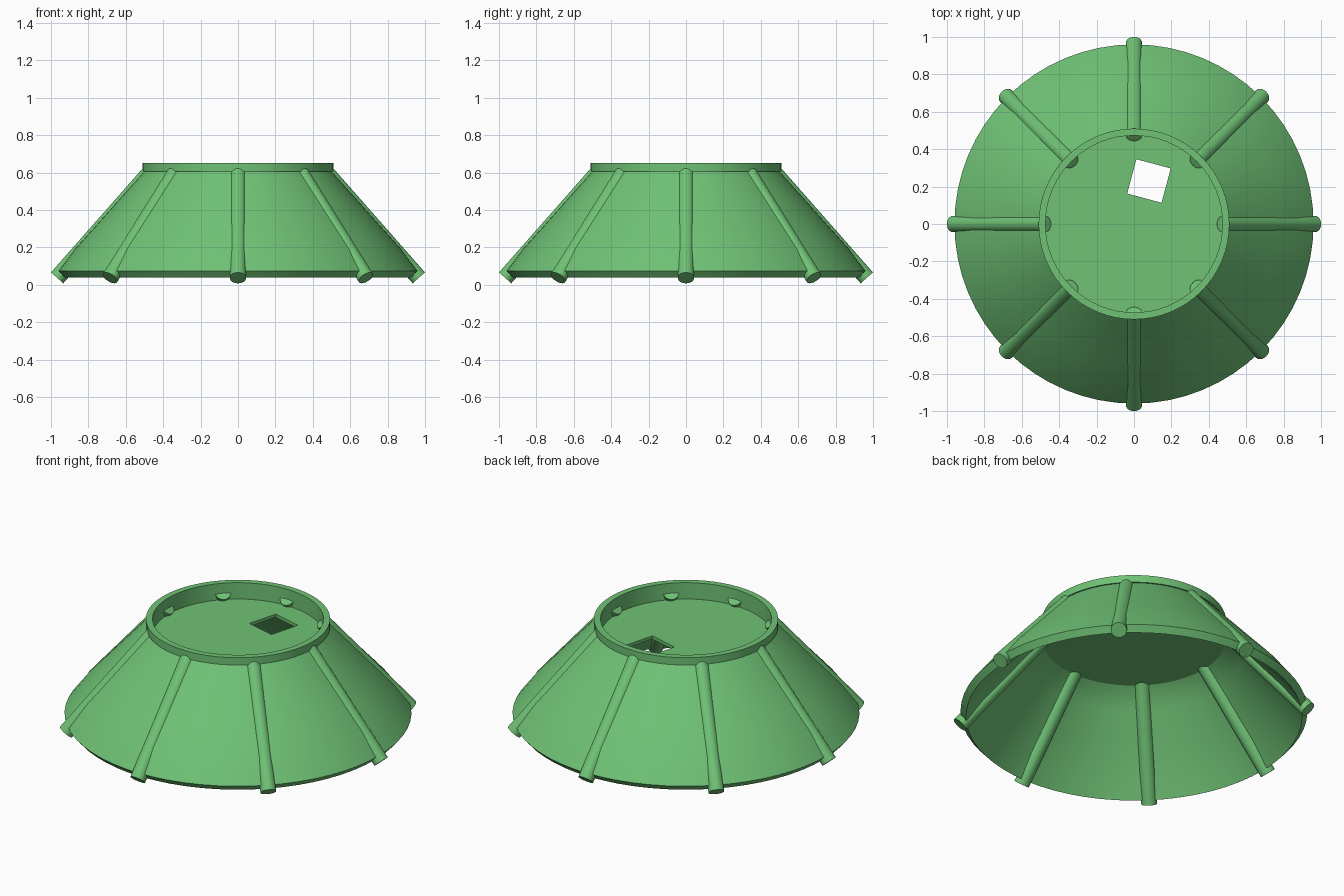
import bpy, bmesh
from math import radians, cos, sin, pi
from mathutils import Vector

if "Cube" in bpy.data.objects:
    bpy.data.objects.remove(bpy.data.objects["Cube"])

green = bpy.data.materials.new("green")
green.diffuse_color = (0.16, 0.54, 0.18, 1)
green.use_nodes = True
green.node_tree.nodes["Principled BSDF"].inputs["Base Color"].default_value = green.diffuse_color


def finish(ob):
    ob.data.materials.append(green)
    bpy.ops.object.select_all(action='DESELECT')
    ob.select_set(True)
    bpy.context.view_layer.objects.active = ob
    bpy.ops.object.shade_smooth_by_angle(angle=radians(30))


def lathe(name, profile, n=64):
    """Spin a closed (radius, z) profile around z."""
    bm = bmesh.new()
    rings = [[bm.verts.new((r * cos(2 * pi * i / n), r * sin(2 * pi * i / n), z))
              for r, z in profile] for i in range(n)]
    m = len(profile)
    for i in range(n):
        a, b = rings[i], rings[(i + 1) % n]
        for j in range(m):
            k = (j + 1) % m
            bm.faces.new((a[j], b[j], b[k], a[k]))
    bmesh.ops.recalc_face_normals(bm, faces=bm.faces)
    me = bpy.data.meshes.new(name)
    bm.to_mesh(me)
    bm.free()
    ob = bpy.data.objects.new(name, me)
    bpy.context.collection.objects.link(ob)
    finish(ob)
    return ob


# Flared skirt with its upper collar, slightly bulging
lathe("skirt_and_collar", [
    (0.93, 0.04), (0.96, 0.075), (0.865, 0.20), (0.757, 0.32), (0.632, 0.46),
    (0.502, 0.605), (0.51, 0.605), (0.51, 0.65), (0.473, 0.65), (0.473, 0.54),
    (0.505, 0.53), (0.602, 0.425), (0.727, 0.285), (0.835, 0.165)])

# Recessed floor with a turned square opening
bpy.ops.mesh.primitive_cylinder_add(vertices=64, radius=0.508, depth=0.02,
                                    location=(0, 0, 0.54))
floor = bpy.context.object
floor.name = "floor_plate"
bpy.ops.mesh.primitive_cube_add(size=0.19, location=(0.08, 0.23, 0.54),
                                rotation=(0, 0, radians(-15)))
cutter = bpy.context.object
cutter.name = "opening_cutter"
cutter.hide_render = True
cut = floor.modifiers.new("opening", 'BOOLEAN')
cut.operation = 'DIFFERENCE'
cut.solver = 'EXACT'
cut.object = cutter
bpy.context.view_layer.objects.active = floor
bpy.ops.object.modifier_apply(modifier=cut.name)
bpy.data.objects.remove(cutter)
finish(floor)

# Eight slanted rods running through the skirt wall
for i in range(8):
    a = i * pi / 4
    low = Vector((0.967 * cos(a), 0.967 * sin(a), 0.037))
    high = Vector((0.477 * cos(a), 0.477 * sin(a), 0.593))
    axis = high - low
    bpy.ops.mesh.primitive_cylinder_add(
        vertices=32, radius=0.044, depth=axis.length, location=(low + high) / 2,
        rotation=axis.to_track_quat('Z', 'Y').to_euler())
    rod = bpy.context.object
    rod.name = f"rod_{i + 1}"
    finish(rod)
